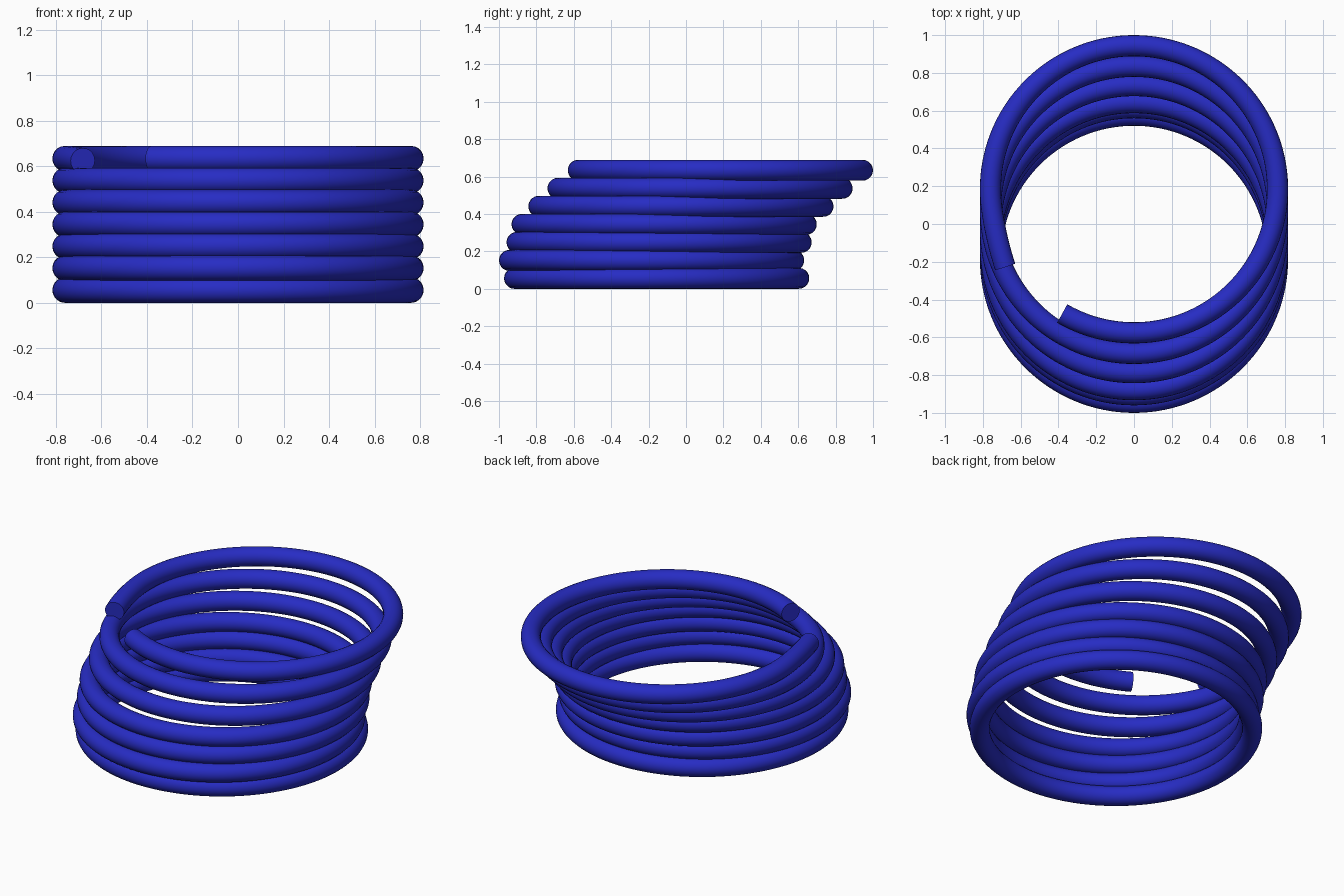
import bpy
from math import cos, sin, radians

if "Cube" in bpy.data.objects:
    bpy.data.objects.remove(bpy.data.objects["Cube"])

RING_R, TUBE_R, PITCH = 0.76, 0.056, 0.0963
# Sideways offset (y) of each coil, bottom to top
OFFSETS = [-0.157, -0.184, -0.144, -0.117, -0.027, 0.075, 0.184]

blue = bpy.data.materials.new("blue")
blue.diffuse_color = (0.02, 0.025, 0.55, 1)
blue.use_nodes = True
blue.node_tree.nodes["Principled BSDF"].inputs["Base Color"].default_value = blue.diffuse_color


def tube(name, points, closed):
    """Round tube swept along a path, converted to a smooth mesh."""
    curve = bpy.data.curves.new(name, 'CURVE')
    curve.dimensions = '3D'
    curve.twist_mode = 'Z_UP'
    curve.bevel_depth = TUBE_R
    curve.bevel_resolution = 8
    curve.use_fill_caps = not closed
    spline = curve.splines.new('POLY')
    spline.points.add(len(points) - 1)
    for p, co in zip(spline.points, points):
        p.co = (*co, 1)
    spline.use_cyclic_u = closed
    obj = bpy.data.objects.new(name, curve)
    bpy.context.collection.objects.link(obj)
    bpy.ops.object.select_all(action='DESELECT')
    obj.select_set(True)
    bpy.context.view_layer.objects.active = obj
    bpy.ops.object.convert(target='MESH')
    obj = bpy.context.object
    obj.data.materials.clear()
    obj.data.materials.append(blue)
    bpy.ops.object.shade_smooth_by_angle(angle=radians(40))
    return obj


# Closed coils
N = 128
for i, oy in enumerate(OFFSETS[:-1]):
    z = TUBE_R + i * PITCH
    tube(f"coil_{i + 1}",
         [(RING_R * cos(radians(360 * k / N)), oy + RING_R * sin(radians(360 * k / N)), z)
          for k in range(N)], True)

# Open top coil: one loose end bends outward and droops a little
START, END, BEND = 240, 571, 548
path = []
for k in range(N + 1):
    a = START + (END - START) * k / N
    t = max(0, (a - BEND) / (END - BEND)) ** 2
    r = RING_R + 0.036 * t
    path.append((r * cos(radians(a)), OFFSETS[-1] + r * sin(radians(a)),
                 TUBE_R + 6 * PITCH - 0.009 * t))
tube("open_top_coil", path, False)
